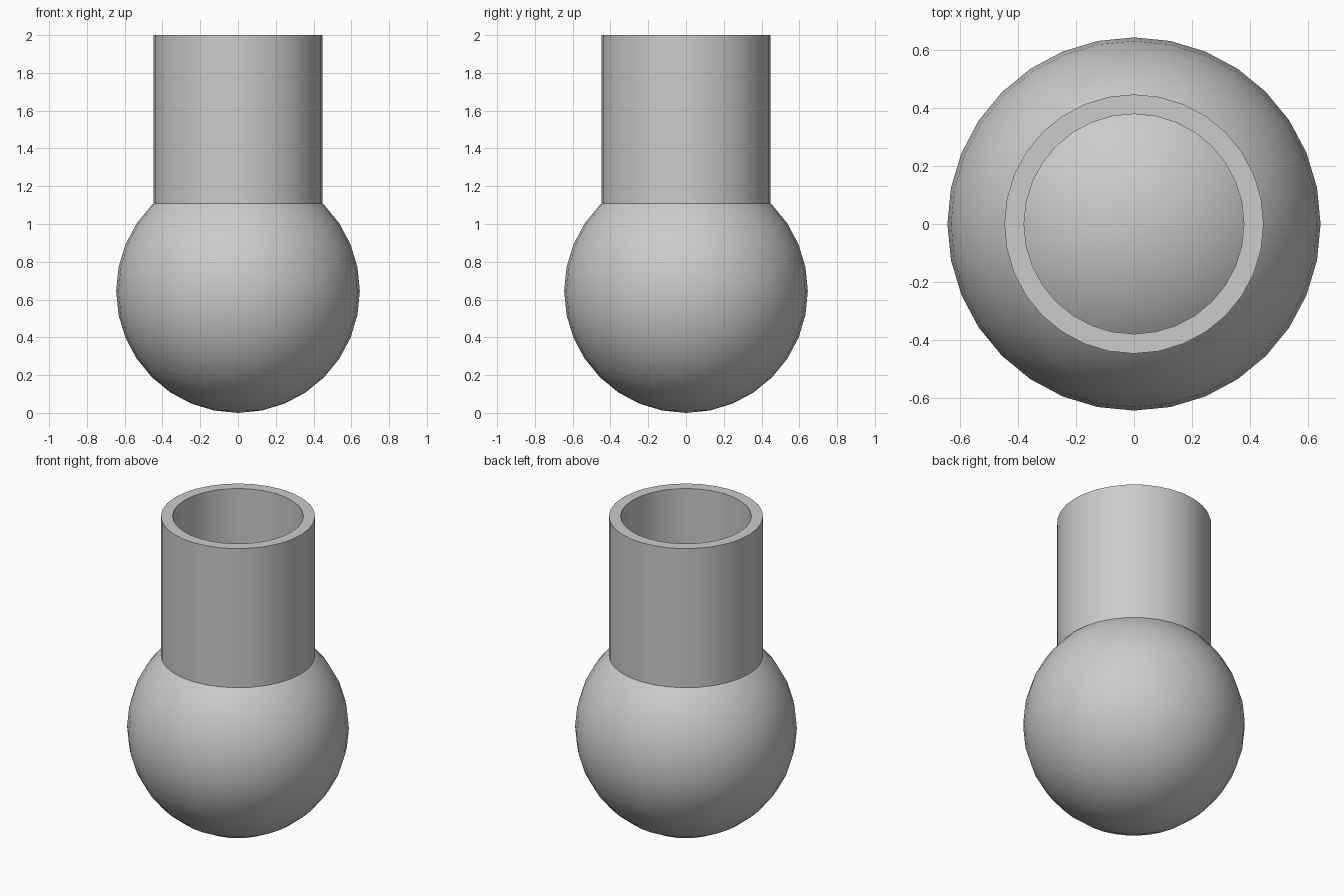
import bpy
import bmesh

if "Cube" in bpy.data.objects:
    bpy.data.objects.remove(bpy.data.objects["Cube"])

grey = bpy.data.materials.new("plain grey")
grey.use_nodes = True
grey.diffuse_color = (0.6, 0.6, 0.6, 1)
grey.node_tree.nodes["Principled BSDF"].inputs["Base Color"].default_value = (0.6, 0.6, 0.6, 1)

SEGMENTS = 32
BALL_RADIUS = 0.645


def finish(obj, name):
    obj.name = name
    obj.data.materials.append(grey)
    bpy.ops.object.select_all(action="DESELECT")
    obj.select_set(True)
    bpy.context.view_layer.objects.active = obj
    bpy.ops.object.shade_smooth_by_angle()


# Round ball, its crown closing the bottom of the tube
bpy.ops.mesh.primitive_uv_sphere_add(
    segments=SEGMENTS, ring_count=SEGMENTS // 2,
    radius=BALL_RADIUS, location=(0, 0, BALL_RADIUS))
finish(bpy.context.object, "ball")

# Thick-walled open tube: spin a rectangular wall section around z
bm = bmesh.new()
section = [(0.38, 1.1), (0.448, 1.1), (0.448, 2), (0.38, 2)]
verts = [bm.verts.new((r, 0, z)) for r, z in section]
edges = [bm.edges.new((verts[i], verts[(i + 1) % 4])) for i in range(4)]
bmesh.ops.spin(bm, geom=verts + edges, cent=(0, 0, 0), axis=(0, 0, 1),
               angle=6.283185, steps=SEGMENTS, use_merge=True)
bmesh.ops.remove_doubles(bm, verts=bm.verts, dist=0.0001)
bmesh.ops.recalc_face_normals(bm, faces=bm.faces)
mesh = bpy.data.meshes.new("tube")
bm.to_mesh(mesh)
bm.free()
tube = bpy.data.objects.new("tube", mesh)
bpy.context.collection.objects.link(tube)
finish(tube, "tube")
